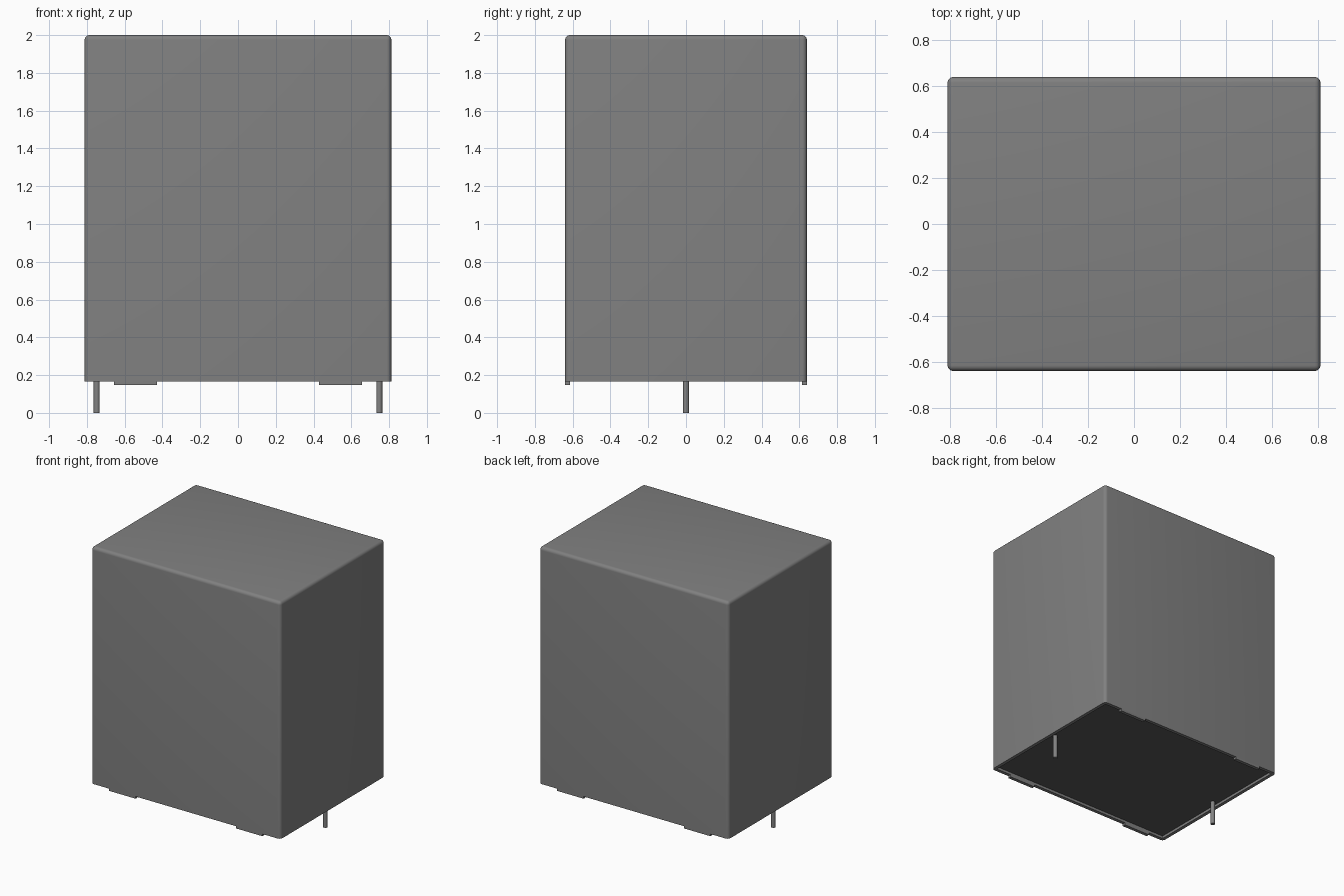
import bpy, bmesh, math
from mathutils import Matrix, Vector

if "Cube" in bpy.data.objects:
    bpy.data.objects.remove(bpy.data.objects["Cube"], do_unlink=True)

W, D, TOP, BASE = 0.812, 0.64, 2.0, 0.165   # half width, half depth, heights
WALL, RECESS, ROUND = 0.026, 0.02, 0.025


def material(name, value):
    m = bpy.data.materials.new(name)
    m.use_nodes = True
    colour = (value, value, value, 1)
    m.diffuse_color = colour
    m.node_tree.nodes["Principled BSDF"].inputs["Base Color"].default_value = colour
    return m


case_grey = material("case grey", 0.216)
resin_dark = material("resin dark grey", 0.095)
pin_grey = material("pin grey", 0.225)


def add_object(name, bm, *mats):
    bmesh.ops.recalc_face_normals(bm, faces=bm.faces)
    mesh = bpy.data.meshes.new(name)
    bm.to_mesh(mesh)
    bm.free()
    for m in mats:
        mesh.materials.append(m)
    ob = bpy.data.objects.new(name, mesh)
    bpy.context.collection.objects.link(ob)
    bpy.ops.object.select_all(action="DESELECT")
    ob.select_set(True)
    bpy.context.view_layer.objects.active = ob
    bpy.ops.object.shade_smooth_by_angle(angle=math.radians(35))
    return ob


def box(lo, hi):
    lo, hi = Vector(lo), Vector(hi)
    bm = bmesh.new()
    place = Matrix.Translation((lo + hi) / 2) @ Matrix.Diagonal((*(hi - lo), 1))
    bmesh.ops.create_cube(bm, size=1, matrix=place)
    return bm


# Case: rounded on all edges but the bottom ones
bm = box((-W, -D, BASE), (W, D, TOP))
edges = [e for e in bm.edges if max(v.co.z for v in e.verts) > BASE + 0.1]
bmesh.ops.bevel(bm, geom=edges, offset=ROUND, segments=5, profile=0.5, affect="EDGES")
# Underside: thin rim around a recessed resin floor
bm.normal_update()
floor = min(bm.faces, key=lambda f: f.calc_center_median().z)
bmesh.ops.inset_region(bm, faces=[floor], thickness=WALL)
shaft = bmesh.ops.extrude_discrete_faces(bm, faces=[floor])["faces"][0]
for v in shaft.verts:
    v.co.z += RECESS
shaft.material_index = 1
add_object("case", bm, case_grey, resin_dark)

# Stand-off feet under the front and back walls, and one lead at each end
for sx, side in ((1, "left"), (-1, "right")):
    for sy, end in ((-1, "front"), (1, "back")):
        xs = sorted((sx * 0.43, sx * 0.657))
        ys = sorted((sy * D, sy * (D - WALL)))
        add_object(f"{end}_{side}_foot",
                   box((xs[0], ys[0], 0.148), (xs[1], ys[1], BASE)), case_grey)
    bm = bmesh.new()
    length = BASE + RECESS + 0.01
    bmesh.ops.create_cone(bm, cap_ends=True, segments=24, radius1=0.016, radius2=0.016,
                          depth=length,
                          matrix=Matrix.Translation((sx * 0.748, 0, length / 2)))
    add_object(f"{side}_pin", bm, pin_grey)
